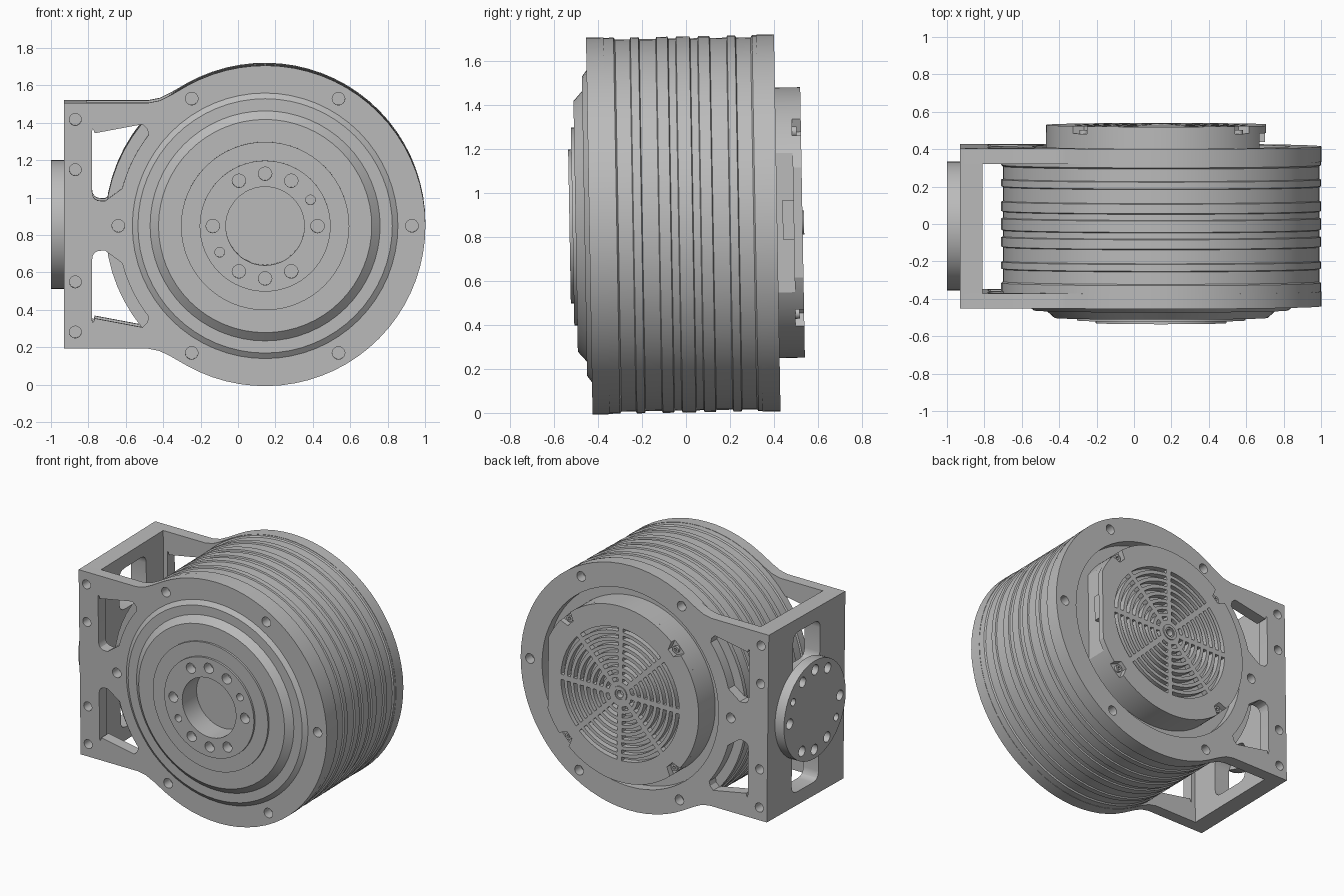
import bpy, bmesh
from math import sin, cos, pi, radians, sqrt, asin
from mathutils import Matrix, Vector

cube = bpy.data.objects.get("Cube")
if cube:
    bpy.data.objects.remove(cube)

CX, CZ, R = 0.145, 0.857, 0.857      # axis of the round body
TILT = (Matrix.Translation((0, 0, CZ)) @ Matrix.Rotation(radians(1), 4, 'X')
        @ Matrix.Translation((0, 0, -CZ)))

grey = bpy.data.materials.new("metal grey")
grey.use_nodes = True
grey.diffuse_color = (0.5, 0.5, 0.5, 1)
grey.node_tree.nodes["Principled BSDF"].inputs["Base Color"].default_value = grey.diffuse_color


def finish(name, mesh):
    mesh.transform(TILT)
    mesh.materials.clear()
    mesh.materials.append(grey)
    obj = bpy.data.objects.new(name, mesh)
    bpy.context.collection.objects.link(obj)
    bpy.ops.object.select_all(action='DESELECT')
    obj.select_set(True)
    bpy.context.view_layer.objects.active = obj
    bpy.ops.object.shade_smooth_by_angle(angle=radians(25))
    return obj


def arc(cx, cz, r, a0, a1, n):
    """Points on an arc, angles in degrees."""
    angles = [radians(a0 + (a1 - a0) * i / n) for i in range(n + 1)]
    return [(cx + r * cos(a), cz + r * sin(a)) for a in angles]


def circle(cx, cz, r, n=16):
    return arc(cx, cz, r, 0, 360, n)[:-1]


def polar(r, deg):
    return CX + r * cos(radians(deg)), CZ + r * sin(radians(deg))


def rounded(points, r):
    """Round every corner of a polygon with a short quadratic bend."""
    out = []
    for i, p in enumerate(points):
        p, a, b = Vector(p), Vector(points[i - 1]), Vector(points[(i + 1) % len(points)])
        s = p + (a - p).normalized() * min(r, (a - p).length / 2)
        e = p + (b - p).normalized() * min(r, (b - p).length / 2)
        for k in range(5):
            t = k / 4
            out.append(tuple(s * (1 - t) ** 2 + p * 2 * t * (1 - t) + e * t * t))
    return out


def plate(name, loops, a, b, axis='Y'):
    """Extrude an outline with holes from a to b along an axis."""
    curve = bpy.data.curves.new(name, 'CURVE')
    curve.dimensions = '2D'
    curve.fill_mode = 'BOTH'
    curve.extrude = (b - a) / 2
    for loop in loops:
        s = curve.splines.new('POLY')
        s.points.add(len(loop) - 1)
        for pt, (u, v) in zip(s.points, loop):
            pt.co = (u, v, 0, 1)
        s.use_cyclic_u = True
    tmp = bpy.data.objects.new(name + "_outline", curve)
    bpy.context.collection.objects.link(tmp)
    dg = bpy.context.evaluated_depsgraph_get()
    mesh = bpy.data.meshes.new_from_object(tmp.evaluated_get(dg))
    bpy.data.objects.remove(tmp)
    bm = bmesh.new()
    bm.from_mesh(mesh)
    bmesh.ops.remove_doubles(bm, verts=bm.verts, dist=1e-5)
    bm.to_mesh(mesh)
    bm.free()
    mid = (a + b) / 2
    rot = Matrix.Rotation(pi / 2, 4, 'X')
    shift = (0, mid, 0)
    if axis == 'X':
        rot, shift = Matrix.Rotation(pi / 2, 4, 'Z') @ rot, (mid, 0, 0)
    mesh.transform(Matrix.Translation(shift) @ rot)
    return finish(name, mesh)


def revolve(name, profile, n=64):
    """Spin (radius, y) points about the body axis."""
    bm = bmesh.new()
    vs = [bm.verts.new((CX + r, y, CZ)) for r, y in profile]
    es = [bm.edges.new(p) for p in zip(vs, vs[1:])]
    bmesh.ops.spin(bm, geom=vs + es, cent=(CX, 0, CZ), axis=(0, 1, 0),
                   angle=2 * pi, steps=n, use_merge=True)
    bmesh.ops.remove_doubles(bm, verts=bm.verts, dist=1e-5)
    bmesh.ops.recalc_face_normals(bm, faces=bm.faces)
    mesh = bpy.data.meshes.new(name)
    bm.to_mesh(mesh)
    bm.free()
    return finish(name, mesh)


def mirror_z(points):
    return [(x, 2 * CZ - z) for x, z in points]


# Ribbed drum
profile = [(0, -0.37), (R - 0.002, -0.37), (R - 0.002, -0.315), (R - 0.011, -0.308)]
for y, w in ((-0.22, 0.018), (-0.095, 0.025), (0, 0.03), (0.095, 0.025), (0.22, 0.018)):
    profile += [(R - 0.011, y - w - 0.004), (R - 0.002, y - w),
                (R - 0.002, y + w), (R - 0.011, y + w + 0.004)]
profile += [(R - 0.011, 0.308), (R - 0.002, 0.315), (R - 0.002, 0.345), (0, 0.345)]
revolve("ribbed_drum", profile)

# Front and back mounting plates with windows and bolt holes
shoulder = [(-0.93, 1.514), (-0.48, 1.514), (-0.42, 1.526), (-0.36, 1.555)]
outline = shoulder + arc(CX, CZ, R, 119, -119, 48) + mirror_z(shoulder)[::-1]
window = rounded([(-0.78, 1.40), (-0.78, 0.99), (-0.66, 0.99)], 0.05)[:-4]
window += arc(CX, CZ, 0.79, 168, 142, 10)[1:] + [(-0.485, 1.375), (-0.51, 1.40)]
bolts = [circle(*polar(0.785, a), 0.034) for a in range(0, 360, 60)]
bolts += [circle(-0.87, CZ + s * d, 0.032) for s in (-1, 1) for d in (0.3, 0.568)]
for name, bore, a, b in (("front_plate", 0.70, -0.44, -0.36), ("back_plate", 0.69, 0.333, 0.415)):
    plate(name, [outline, circle(CX, CZ, bore, 64), window, mirror_z(window)] + bolts, a, b)

# Side wall joining the plates
hole = rounded([(-0.16, 1.42), (-0.16, 1.13), (0.14, 1.13), (0.14, 1.42)], 0.06)
plate("side_wall", [[(-0.36, 0.2), (0.333, 0.2), (0.333, 1.514), (-0.36, 1.514)],
                    hole, mirror_z(hole), circle(-0.01, CZ, 0.11, 24)], -0.93, -0.81, 'X')


# Bolt ring shared by both round flanges
def bolt_ring(cx):
    ring = []
    for i in range(12):
        if i in (5, 11):
            continue
        r = 0.026 if i in (1, 7) else 0.036
        a = i * pi / 6
        ring.append(circle(cx + 0.28 * cos(a), CZ + 0.28 * sin(a), r))
    return ring


plate("side_flange", [circle(-0.01, CZ, 0.345, 48)] + bolt_ring(-0.01), -1.0, -0.945, 'X')
plate("side_flange_back", [circle(-0.01, CZ, 0.345, 48)], -0.945, -0.93, 'X')
plate("output_flange", [circle(CX, CZ, 0.35, 64), circle(CX, CZ, 0.21, 48)] + bolt_ring(CX),
      -0.53, -0.46)
plate("output_flange_base", [circle(CX, CZ, 0.35, 64), circle(CX, CZ, 0.21, 48)], -0.46, -0.37)

# Stepped front cover
revolve("front_cover", [(0.71, -0.37), (0.71, -0.44), (0.68, -0.462), (0.615, -0.462),
                        (0.57, -0.502), (0.45, -0.502), (0.45, -0.516), (0.35, -0.516),
                        (0.35, -0.37)])


# Rear cap outline: round with a flat on the right, optional screw notches
def cap_outline(flat, notched):
    half = int(math_deg(asin(sqrt(0.615 ** 2 - flat ** 2) / 0.615))) + 1
    pts = []
    for a in range(half, 361 - half, 2):
        near = abs((a - 45) % 90 - 45 + 45) % 90
        notch = notched and min(near, 90 - near) <= 3
        pts.append(polar(0.555 if notch else 0.615, a))
    return pts


def math_deg(a):
    return a * 180 / pi


plate("rear_cap_base", [cap_outline(0.53, False)], 0.335, 0.49)

# Vent slots: rows of arcs split by eight spokes
slots = []
for row in range(8):
    r = 0.10 + row * 0.05
    gap = math_deg(0.018 / r)
    for k in range(8):
        a0, a1 = k * 45 + gap, k * 45 + 45 - gap
        n = 3 + row
        slots.append(arc(CX, CZ, r + 0.013, a0, a1, n) + arc(CX, CZ, r - 0.013, a1, a0, n))
plate("rear_cap_vent", [cap_outline(0.565, True), circle(CX, CZ, 0.025)] + slots, 0.49, 0.53)
plate("vent_hub", [circle(CX, CZ, 0.055, 24), circle(CX, CZ, 0.035, 24)], 0.53, 0.537)

# Cap screws in the notches and the side connector
for k in range(4):
    x, z = polar(0.585, 45 + 90 * k)
    plate("cap_screw", [circle(x, z, 0.024), circle(x, z, 0.012, 6)], 0.49, 0.51)
plate("connector", [[(0.6, 0.78), (0.7, 0.78), (0.7, 0.96), (0.6, 0.96)]], 0.44, 0.49)
